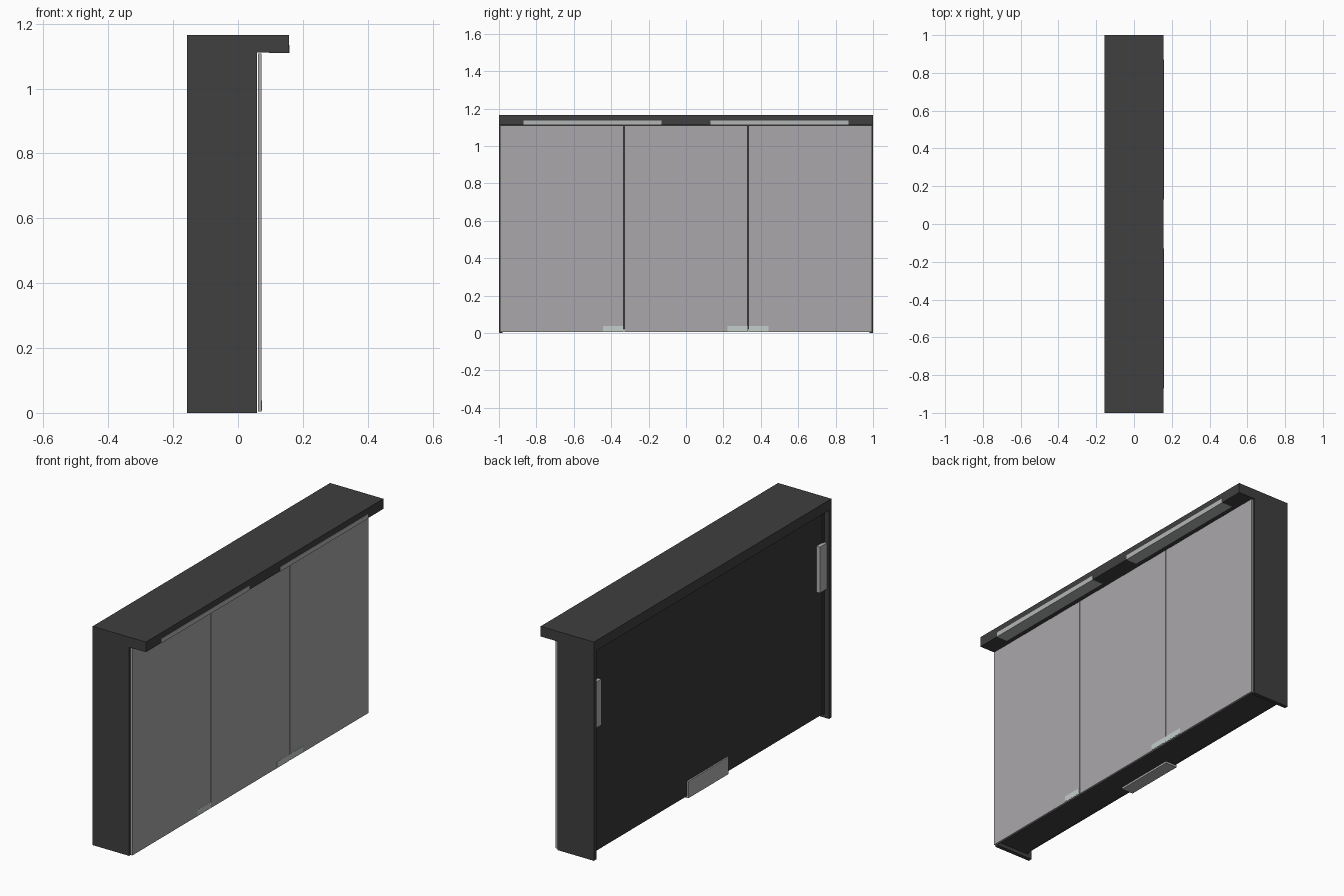
import bpy
import bmesh

if "Cube" in bpy.data.objects:
    bpy.data.objects.remove(bpy.data.objects["Cube"])


def material(name, r, g, b):
    m = bpy.data.materials.new(name)
    m.diffuse_color = (r, g, b, 1)
    m.use_nodes = True
    m.node_tree.nodes["Principled BSDF"].inputs["Base Color"].default_value = m.diffuse_color
    return m


DARK = material("dark_laminate", 0.05, 0.05, 0.05)
BACK = material("back_board_dark", 0.04, 0.04, 0.04)
MIRROR = material("mirror_grey", 0.40, 0.39, 0.40)
METAL = material("bracket_grey", 0.45, 0.45, 0.45)
LIGHT = material("lamp_grey", 0.45, 0.47, 0.46)
GRIP = material("frosted_grip", 0.55, 0.62, 0.60)


def box(name, x, y, z, mat):
    """Axis-aligned box given by (min, max) ranges."""
    bm = bmesh.new()
    bmesh.ops.create_cube(bm, size=1)
    for v in bm.verts:
        for i, (lo, hi) in enumerate((x, y, z)):
            v.co[i] = hi if v.co[i] > 0 else lo
    mid = [sum(r) / 2 for r in (x, y, z)]
    for v in bm.verts:
        for i in range(3):
            v.co[i] -= mid[i]
    me = bpy.data.meshes.new(name)
    bm.to_mesh(me)
    bm.free()
    ob = bpy.data.objects.new(name, me)
    ob.location = mid
    me.materials.append(mat)
    bpy.context.collection.objects.link(ob)
    return ob


def pair(name, x, y, z, mat):
    """The same box on both sides of y = 0."""
    box(name + "_right", x, y, z, mat)
    box(name + "_left", x, (-y[1], -y[0]), z, mat)


# Carcass: side panels, overhanging top, bottom, back and dividers
TOP = 1.112
pair("side_panel", (-0.157, 0.058), (0.98, 1.0), (0, TOP), DARK)
box("top_canopy", (-0.157, 0.157), (-1, 1), (TOP, 1.166), DARK)
box("bottom_panel", (-0.11, 0.058), (-0.98, 0.98), (0.02, 0.04), DARK)
box("back_board", (-0.125, -0.11), (-0.98, 0.98), (0.02, TOP), BACK)
pair("divider", (-0.11, 0.05), (0.323, 0.341), (0.04, TOP), DARK)
pair("rear_rail_end", (-0.13, -0.125), (0.968, 0.98), (0.02, TOP), DARK)

# Three mirror doors with narrow gaps
for i in range(3):
    c = (i - 1) * 0.664
    box(f"mirror_door_{i + 1}", (0.062, 0.073), (c - 0.33, c + 0.33),
        (0.004, 1.108), MIRROR)

# Frosted finger grips at the lower door corners
for i, (a, b) in enumerate(((-0.445, -0.335), (0.222, 0.331), (0.333, 0.442))):
    box(f"door_grip_{i + 1}", (0.0725, 0.074), (a, b), (0.008, 0.038), GRIP)

# Lamps let into the front lower edge of the canopy
pair("canopy_lamp", (0.095, 0.1585), (0.13, 0.87), (TOP - 0.0015, 1.135), LIGHT)

# Rear wall brackets and the socket box at the bottom
pair("wall_bracket", (-0.145, -0.125), (0.92, 0.979), (0.69, 0.935), METAL)
box("socket_box", (-0.133, -0.065), (-0.17, 0.17), (0.01, 0.10), METAL)
